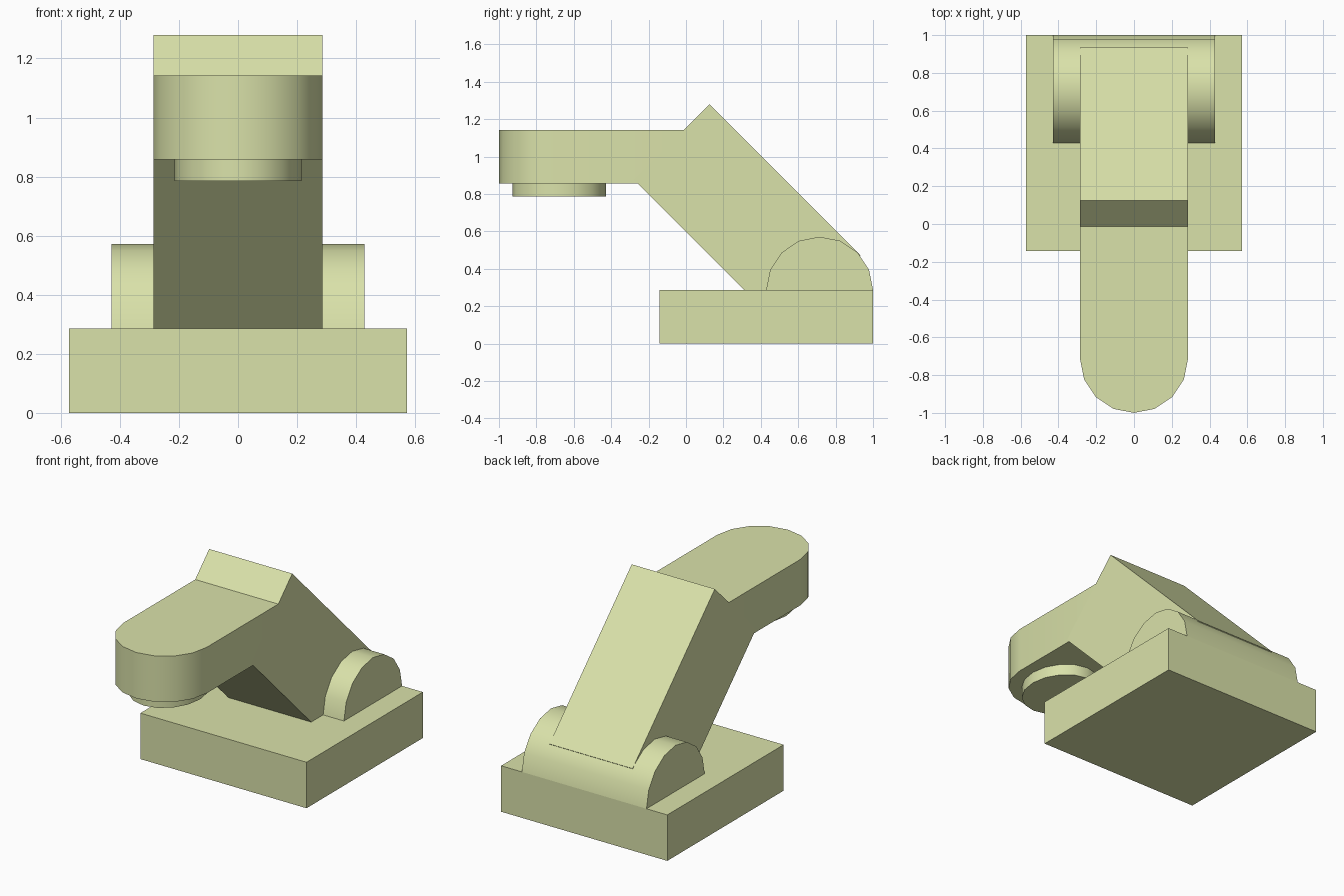
import bpy, bmesh, math
from mathutils import Vector, Matrix

if "Cube" in bpy.data.objects:
    bpy.data.objects.remove(bpy.data.objects["Cube"])

U = 1 / 7  # modelling unit: the whole model is 14 units long

mat = bpy.data.materials.new("pale_green")
mat.diffuse_color = (0.70, 0.76, 0.40, 1)
mat.use_nodes = True
mat.node_tree.nodes["Principled BSDF"].inputs["Base Color"].default_value = mat.diffuse_color


def finish(name, bm, smooth):
    bmesh.ops.recalc_face_normals(bm, faces=bm.faces)
    me = bpy.data.meshes.new(name)
    bm.to_mesh(me)
    bm.free()
    ob = bpy.data.objects.new(name, me)
    bpy.context.collection.objects.link(ob)
    me.materials.append(mat)
    if smooth:
        bpy.ops.object.select_all(action='DESELECT')
        ob.select_set(True)
        bpy.context.view_layer.objects.active = ob
        bpy.ops.object.shade_smooth_by_angle(angle=math.radians(30))
    return ob


def box(name, centre, size, tilt=0):
    bm = bmesh.new()
    m = (Matrix.Translation(centre) @ Matrix.Rotation(tilt, 4, 'X')
         @ Matrix.Diagonal((*size, 1)))
    bmesh.ops.create_cube(bm, size=1, matrix=m)
    return finish(name, bm, False)


def prism(name, outline, direction):
    bm = bmesh.new()
    face = bm.faces.new([bm.verts.new(p) for p in outline])
    ext = bmesh.ops.extrude_face_region(bm, geom=[face], use_keep_orig=True)
    verts = [g for g in ext["geom"] if isinstance(g, bmesh.types.BMVert)]
    bmesh.ops.translate(bm, verts=verts, vec=Vector(direction))
    return finish(name, bm, True)


def arc(ru, rv, start, end, steps):
    angles = [math.radians(start + (end - start) * i / steps) for i in range(steps + 1)]
    return [(ru * math.cos(a), rv * math.sin(a)) for a in angles]


# Square base slab
box("base", (0, 3 * U, U), (8 * U, 8 * U, 2 * U))

# Half-round hinge lying across the base
prism("hinge", [(-3 * U, 5 * U + u, 2 * U + v) for u, v in arc(2 * U, 2 * U, 0, 180, 8)],
      (6 * U, 0, 0))

# Square arm leaning forward at 45 degrees
box("arm", (0, 0.327, 0.674), (4 * U, 8 * U, 4 * U), math.radians(-45))

# Flat head with a rounded nose
nose = [(u, -5 * U + v, 6 * U) for u, v in arc(2 * U, 2 * U, 180, 360, 8)]
prism("head", nose + [(2 * U, 0, 6 * U), (-2 * U, 0, 6 * U)], (0, 0, 2 * U))

# Oval pad under the head
pad = arc(1.5 * U, 1.75 * U, 0, 360, 16)[:-1]
prism("pad", [(u, -4.75 * U + v, 5.5 * U) for u, v in pad], (0, 0, 0.5 * U))
